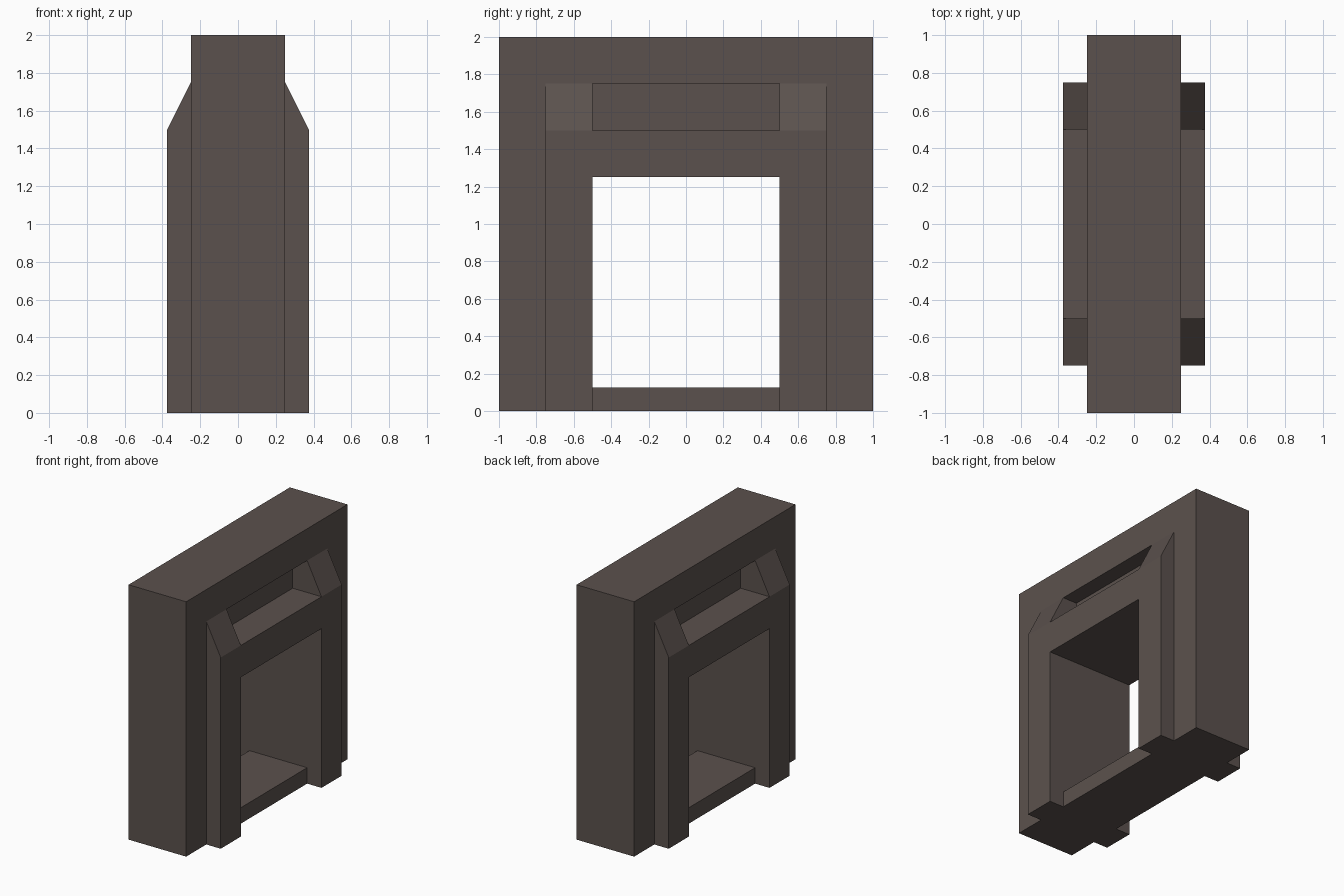
import bpy, bmesh

if "Cube" in bpy.data.objects:
    bpy.data.objects.remove(bpy.data.objects["Cube"])

stone = bpy.data.materials.new("dark_brown_stone")
stone.diffuse_color = (0.105, 0.083, 0.075, 1.0)
stone.use_nodes = True
stone.node_tree.nodes["Principled BSDF"].inputs["Base Color"].default_value = stone.diffuse_color


def prism(name, profile, y0, y1):
    """Extrude an x-z profile along y into a solid object."""
    bm = bmesh.new()
    face = bm.faces.new([bm.verts.new((x, y0, z)) for x, z in profile])
    ext = bmesh.ops.extrude_face_region(bm, geom=[face])["geom"]
    moved = [v for v in ext if isinstance(v, bmesh.types.BMVert)]
    bmesh.ops.translate(bm, verts=moved, vec=(0, y1 - y0, 0))
    bmesh.ops.recalc_face_normals(bm, faces=bm.faces[:])
    mesh = bpy.data.meshes.new(name)
    bm.to_mesh(mesh)
    bm.free()
    mesh.materials.append(stone)
    ob = bpy.data.objects.new(name, mesh)
    bpy.context.collection.objects.link(ob)
    return ob


def box(name, x0, x1, y0, y1, z0, z1):
    return prism(name, [(x0, z0), (x1, z0), (x1, z1), (x0, z1)], y0, y1)


def combine(target, tool, operation):
    """Boolean the tool into the target, then discard the tool."""
    tool.hide_render = True
    mod = target.modifiers.new(operation.lower(), 'BOOLEAN')
    mod.operation = operation
    mod.solver = 'EXACT'
    mod.object = tool
    bpy.context.view_layer.update()
    dg = bpy.context.evaluated_depsgraph_get()
    mesh = bpy.data.meshes.new_from_object(target.evaluated_get(dg))
    target.modifiers.clear()
    target.data = mesh
    bpy.data.objects.remove(tool)


# Main slab
frame = box("doorway_frame", -0.25, 0.25, -1, 1, 0, 2)

# Raised surround with sloped shoulders, buried into the slab
half = [(0.375, 0), (0.375, 1.5), (0.1875, 1.875)]
surround = prism("surround", half + [(-x, z) for x, z in reversed(half)], -0.75, 0.75)
combine(frame, surround, 'UNION')

# Doorway through the slab, leaving a low sill
combine(frame, box("door_cutter", -1, 1, -0.5, 0.5, 0.125, 1.25), 'DIFFERENCE')

# On both faces: clear the surround in front of the sill, and cut the lintel niche
for s in (-1, 1):
    for name, x, z0, z1 in (("sill_cutter", 0.25, -0.5, 0.5),
                            ("niche_cutter", 0.125, 1.5, 1.75)):
        a, b = sorted((s * x, s * 1.0))
        combine(frame, box(name, a, b, -0.5, 0.5, z0, z1), 'DIFFERENCE')

frame.data.name = "doorway_frame"
for p in frame.data.polygons:
    p.use_smooth = False
    p.material_index = 0
